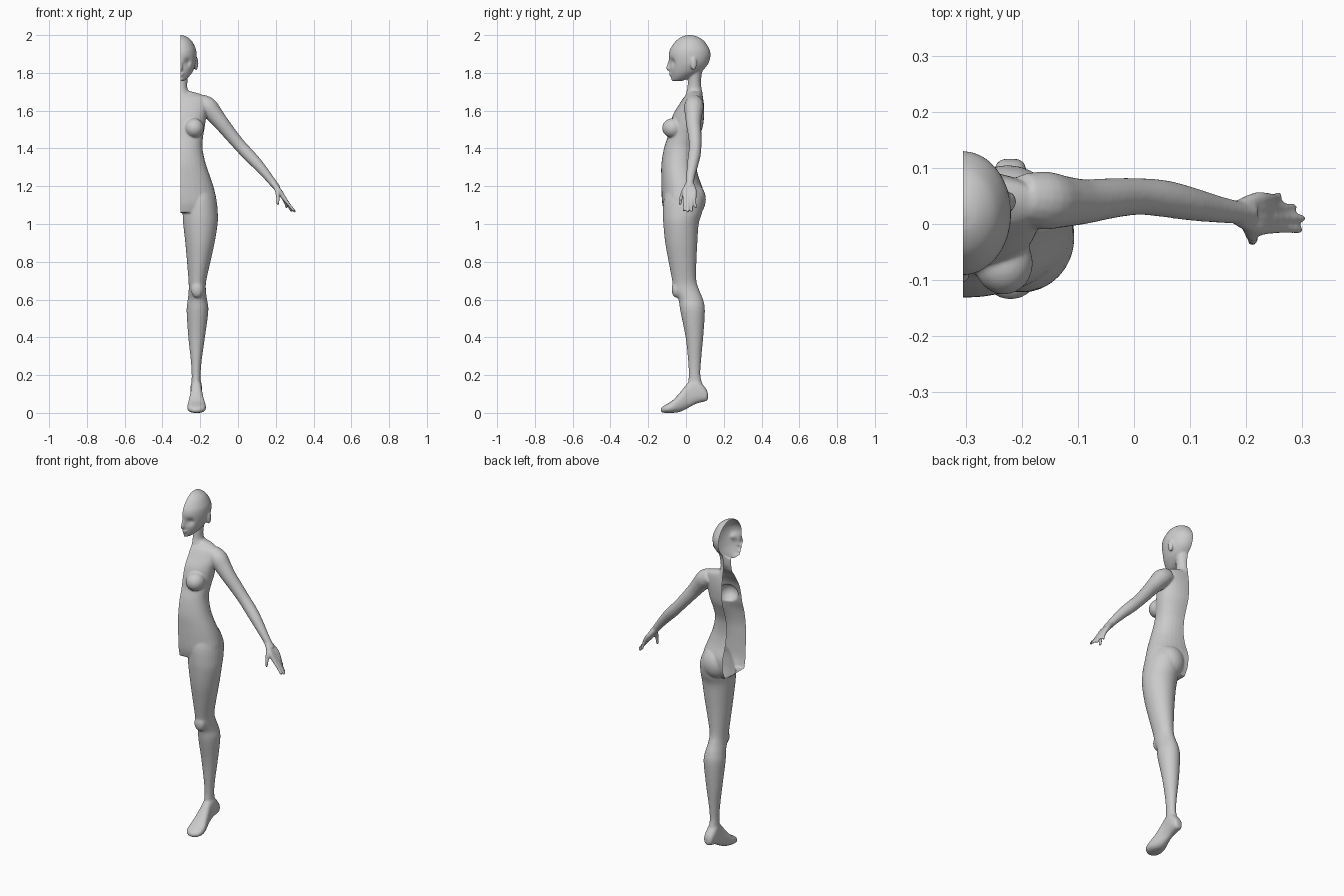
import bpy, bmesh, math
from mathutils import Vector

MID = -0.305          # plane where the half figure is cut open
bm = bmesh.new()      # all closed volumes are gathered here, then fused


def smooth_rows(rows, n=4):
    """Catmull-Rom resampling of rows of numbers."""
    out = []
    for i in range(len(rows) - 1):
        a, b = rows[max(i - 1, 0)], rows[i]
        c, d = rows[i + 1], rows[min(i + 2, len(rows) - 1)]
        for k in range(n):
            t = k / n
            out.append([0.5 * (2 * q + (r - p) * t + (2 * p - 5 * q + 4 * r - s) * t * t
                               + (3 * q - p - 3 * r + s) * t ** 3)
                        for p, q, r, s in zip(a, b, c, d)])
    return out + [list(rows[-1])]


def skin(rings):
    """Bridge rings of points into a closed volume."""
    vr = [[bm.verts.new(p) for p in ring] for ring in rings]
    n = len(vr[0])
    for a, b in zip(vr, vr[1:]):
        for i in range(n):
            j = (i + 1) % n
            bm.faces.new((a[i], a[j], b[j], b[i]))
    bm.faces.new(vr[0])
    bm.faces.new(vr[-1])


def loft(rows, axis="z", power=2.0, segs=32):
    """Rows (position, x0, x1, v0, v1): superellipse sections along z or y."""
    rings = []
    for h, x0, x1, v0, v1 in smooth_rows(rows):
        ring = []
        for i in range(segs):
            t = 2 * math.pi * i / segs
            c, s = math.cos(t), math.sin(t)
            u = (x0 + x1) / 2 + (x1 - x0) / 2 * math.copysign(abs(c) ** (2 / power), c)
            v = (v0 + v1) / 2 + (v1 - v0) / 2 * math.copysign(abs(s) ** (2 / power), s)
            ring.append((u, v, h) if axis == "z" else (u, h, v))
        rings.append(ring)
    skin(rings)


def centred(rows, **kw):
    """Rows (z, half width, y front, y back) around the middle plane."""
    loft([(z, MID - w, MID + w, f, b) for z, w, f, b in rows], **kw)


def tube(rows, segs=16):
    """Rows (x, y, z, radius) along a path, with rounded tip."""
    pts = smooth_rows(rows)
    rings = []
    for i, (x, y, z, r) in enumerate(pts):
        d = (Vector(pts[min(i + 1, len(pts) - 1)][:3]) - Vector(pts[max(i - 1, 0)][:3])).normalized()
        u = d.cross(Vector((0, 1, 0.01))).normalized()
        w = d.cross(u)
        rings.append([Vector((x, y, z)) + r * (u * math.cos(2 * math.pi * k / segs)
                      + w * math.sin(2 * math.pi * k / segs)) for k in range(segs)])
    skin(rings)


def ball(centre, size):
    vs = bmesh.ops.create_uvsphere(bm, u_segments=24, v_segments=16, radius=1)["verts"]
    for v in vs:
        v.co = Vector([c + a * s for c, a, s in zip(centre, v.co, size)])


# head and neck
centred([(2.0, .008, .01, .03), (1.992, .033, -.02, .06), (1.97, .06, -.053, .095),
         (1.93, .081, -.082, .122), (1.9, .086, -.091, .13), (1.87, .085, -.09, .126),
         (1.84, .079, -.087, .112), (1.81, .067, -.084, .085), (1.79, .054, -.081, .055),
         (1.77, .036, -.077, .015), (1.757, .02, -.07, -.02)])
centred([(1.85, .05, .01, .1), (1.8, .043, .01, .085), (1.75, .037, .01, .079),
         (1.715, .038, .006, .083), (1.69, .055, 0, .088), (1.66, .07, -.01, .09)])

# nose, lips, eye, ear
tube([(MID, -.084, 1.87, .007), (MID, -.09, 1.845, .009), (MID, -.094, 1.825, .011),
      (MID, -.085, 1.813, .008)])
ball((MID, -.082, 1.797), (.02, .008, .005))
ball((MID, -.08, 1.787), (.017, .008, .005))
ball((MID, -.066, 1.768), (.02, .013, .012))
ball((-.222, .04, 1.85), (.012, .017, .036))

# torso, with square shoulders and a full hip
centred([(1.705, .04, .015, .08), (1.69, .1, .01, .085), (1.67, .138, -.012, .09),
         (1.63, .145, -.038, .095), (1.58, .138, -.068, .096), (1.52, .13, -.086, .09),
         (1.46, .12, -.098, .07), (1.4, .117, -.117, .054), (1.32, .134, -.13, .052),
         (1.25, .158, -.131, .066), (1.18, .18, -.13, .09), (1.11, .19, -.126, .085),
         (1.06, .15, -.115, .06)], power=2.2)

# bust and buttock
ball((-.232, -.07, 1.508), (.052, .056, .052))
ball((-.225, .035, 1.13), (.08, .07, .09))

# leg
loft([(1.2, -.28, -.14, -.1, .07), (1.13, -.292, -.115, -.118, .095), (1.06, -.293, -.107, -.122, .085),
      (1.0, -.29, -.108, -.12, .067), (.9, -.279, -.124, -.11, .06), (.8, -.27, -.146, -.092, .055),
      (.7, -.262, -.168, -.073, .055), (.65, -.261, -.17, -.066, .07), (.6, -.266, -.164, -.04, .09),
      (.54, -.272, -.157, -.03, .1), (.4, -.263, -.175, -.002, .091), (.28, -.25, -.192, .011, .08),
      (.2, -.245, -.198, .015, .076), (.14, -.247, -.197, .01, .09), (.1, -.245, -.198, .02, .1)])
ball((-.216, -.052, .655), (.033, .024, .045))

# foot, raised at the heel
loft([(.116, -.232, -.208, .075, .1), (.108, -.245, -.195, .063, .125), (.08, -.252, -.19, .056, .16),
      (.05, -.252, -.19, .047, .185), (.015, -.25, -.19, .028, .165), (-.03, -.26, -.18, .006, .11),
      (-.07, -.268, -.17, .0, .067), (-.105, -.265, -.173, .0, .045), (-.125, -.25, -.19, .002, .032),
      (-.134, -.23, -.21, .008, .022)], axis="y", power=2.4)

# arm
tube([(-.2, .045, 1.645, .045), (-.16, .042, 1.62, .052), (-.125, .04, 1.58, .046),
      (-.087, .04, 1.533, .04), (-.04, .046, 1.475, .036), (.008, .049, 1.418, .033),
      (.055, .045, 1.367, .033), (.1, .036, 1.32, .03), (.15, .026, 1.262, .024),
      (.19, .02, 1.212, .02), (.21, .02, 1.19, .018)])

# hand: four fingers fused at the palm, plus thumb
for ky, tx, ty, tz in [(-.006, .298, -.01, 1.068), (.011, .303, .01, 1.062),
                       (.028, .288, .03, 1.065), (.043, .262, .05, 1.085)]:
    tube([(.185, .02 + (ky - .02) * .4, 1.215, .013), (.218, ky, 1.175, .014),
          (.238, ky, 1.145, .0125), ((.24 + tx) / 2, (ky + ty) / 2, (1.14 + tz) / 2, .0085),
          (tx - .004, ty, tz + .005, .0075), (tx, ty, tz, .004)])
tube([(.195, .015, 1.205, .012), (.207, -.012, 1.175, .012), (.211, -.026, 1.14, .0095),
      (.211, -.031, 1.11, .008), (.21, -.031, 1.098, .004)])

# fuse everything into one skin
bmesh.ops.recalc_face_normals(bm, faces=bm.faces)
mesh = bpy.data.meshes.new("half_figure_body")
bm.to_mesh(mesh)
bm.free()
body = bpy.data.objects.new("half_figure_body", mesh)
bpy.context.collection.objects.link(body)
bpy.context.view_layer.objects.active = body
body.select_set(True)
rem = body.modifiers.new("fuse", "REMESH")
rem.mode = "VOXEL"
rem.voxel_size = 0.005
sm = body.modifiers.new("relax", "SMOOTH")
sm.factor, sm.iterations = 0.5, 6
for name in ("fuse", "relax"):
    bpy.ops.object.modifier_apply(modifier=name)

# sculpt the eye socket, then cut the figure open at its middle plane
bm = bmesh.new()
bm.from_mesh(body.data)
for centre, radius, push in [((-.265, -.078, 1.855), .02, (0, .014, 0)),
                             ((-.265, -.075, 1.848), .008, (0, -.006, 0))]:
    for v in bm.verts:
        d = (v.co - Vector(centre)).length / radius
        if d < 3:
            v.co += Vector(push) * math.exp(-d * d)
bmesh.ops.bisect_plane(bm, geom=bm.verts[:] + bm.edges[:] + bm.faces[:], dist=1e-5,
                       plane_co=(MID, 0, 0), plane_no=(1, 0, 0), clear_inner=True)
bm.to_mesh(body.data)
bm.free()
for p in body.data.polygons:
    p.use_smooth = True
